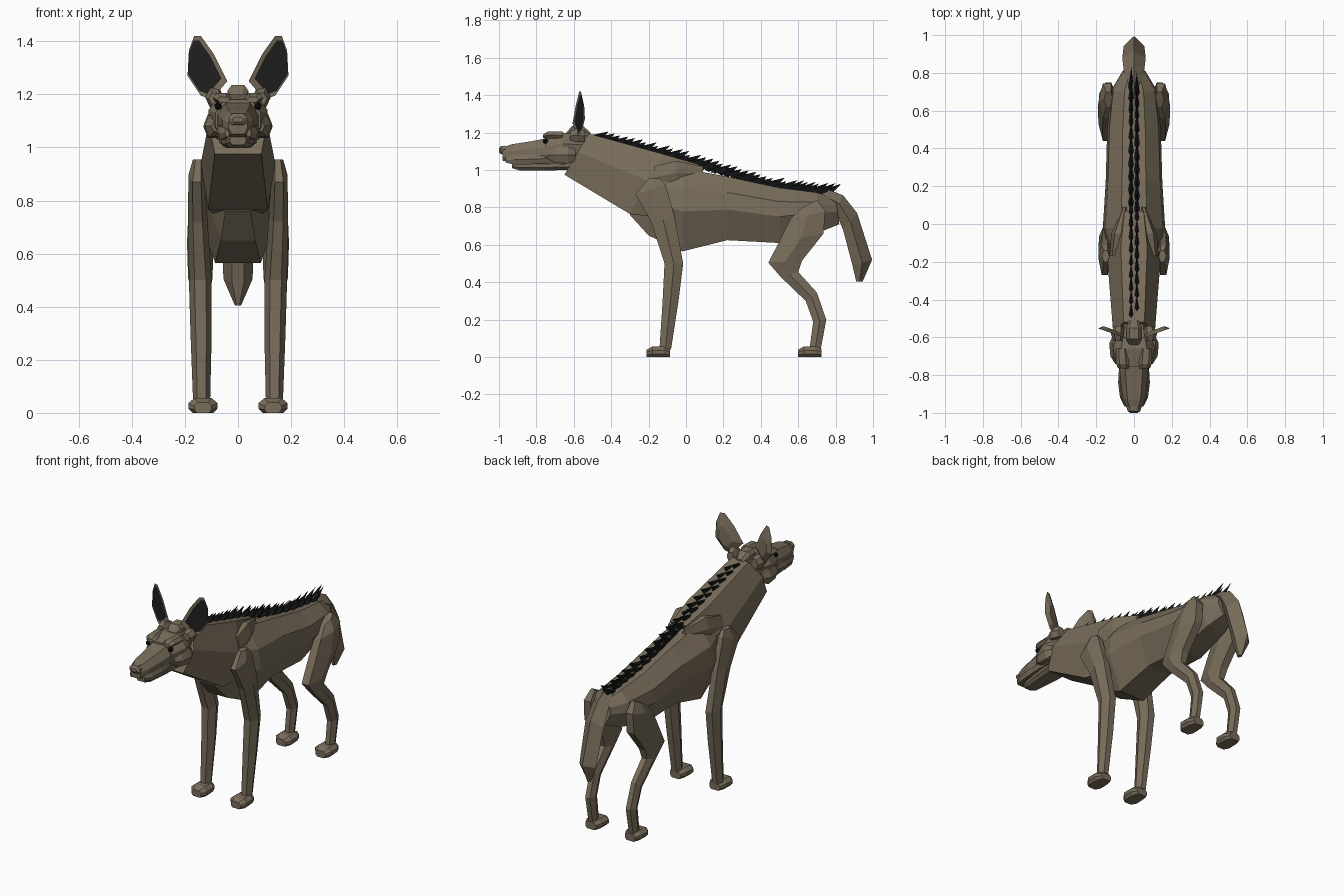
import bpy, bmesh, math, random

random.seed(4)


def material(name, rgb):
    m = bpy.data.materials.new(name)
    m.diffuse_color = (*rgb, 1)
    return m


FUR = material("brown fur", (0.190, 0.153, 0.104))
EAR = material("dark ear lining", (0.014, 0.014, 0.015))
MANE = material("black mane", (0.008, 0.009, 0.010))
EYE = material("black eye", (0.005, 0.005, 0.005))

# Cross-sections: (sideways factor, position from edge a to edge b)
HEX = [(-.5, 0), (.5, 0), (1, .5), (.5, 1), (-.5, 1), (-1, .5)]
BODY = [(-.42, 0), (.42, 0), (.92, .25), (1, .52), (.52, 1), (-.52, 1), (-1, .52), (-.92, .25)]
NECK = [(-.5, 0), (.5, 0), (1, .45), (.8, 1), (-.8, 1), (-1, .45)]
BLOCK = [(-.6, 0), (.6, 0), (1, .35), (1, .7), (.7, 1), (-.7, 1), (-1, .7), (-1, .35)]
DIAMOND = [(0, 0), (1, .5), (.4, 1), (-.4, 1), (-1, .5)]


def finish(name, bm, mats, mirror=False):
    bmesh.ops.recalc_face_normals(bm, faces=bm.faces)
    me = bpy.data.meshes.new(name)
    bm.to_mesh(me)
    bm.free()
    for m in mats:
        me.materials.append(m)
    ob = bpy.data.objects.new(name, me)
    bpy.context.collection.objects.link(ob)
    if mirror:
        ob.modifiers.new("mirror", 'MIRROR')
    return ob


def loft(name, rings, section, mirror=False, mat=FUR):
    """Each ring: (ya, za, yb, zb, half width[, x centre])."""
    bm = bmesh.new()
    loops = []
    for ya, za, yb, zb, w, *xc in rings:
        x0 = xc[0] if xc else 0
        loops.append([bm.verts.new((x0 + s * w, ya + (yb - ya) * t, za + (zb - za) * t))
                      for s, t in section])
    n = len(section)
    for p, q in zip(loops, loops[1:]):
        for i in range(n):
            bm.faces.new((p[i], p[(i + 1) % n], q[(i + 1) % n], q[i]))
    bm.faces.new(loops[0])
    bm.faces.new(loops[-1])
    return finish(name, bm, [mat], mirror)


# Trunk and neck
loft("torso", [
    (-.22, .97, -.30, .76, .09), (-.12, 1.01, -.20, .65, .125),
    (-.02, 1.01, -.02, .565, .165), (.22, .965, .22, .625, .15),
    (.50, .905, .50, .61, .142), (.70, .88, .72, .67, .12),
    (.80, .85, .82, .71, .06)], BODY)
loft("neck", [
    (-.52, 1.195, -.65, .975, .11), (-.12, 1.085, -.30, .765, .14),
    (.07, 1.03, -.10, .74, .10)], NECK)
loft("shoulder_blade", [
    (-.17, 1.02, -.17, .90, .03, .10), (-.05, 1.05, -.05, .92, .035, .085),
    (.09, 1.02, .09, .95, .012, .05)], HEX, True)

# Tail
loft("tail", [
    (.66, .885, .70, .82, .035), (.75, .90, .76, .81, .042),
    (.84, .865, .80, .775, .055), (.915, .77, .84, .68, .062),
    (.995, .52, .89, .49, .055), (.945, .405, .91, .405, .012)], DIAMOND)

# Legs and paws
loft("front_leg", [
    (-.20, .955, -.14, .955, .020, .150), (-.27, .87, -.11, .92, .032, .155),
    (-.185, .72, -.06, .75, .036, .152), (-.115, .50, -.015, .50, .043, .142),
    (-.125, .30, -.04, .30, .040, .139), (-.142, .04, -.08, .04, .032, .137)], HEX, True)
loft("hind_leg", [
    (.62, .80, .70, .84, .025, .135), (.56, .74, .745, .78, .045, .142),
    (.50, .62, .735, .66, .050, .142), (.44, .505, .62, .515, .046, .142),
    (.505, .43, .60, .455, .034, .14), (.64, .30, .70, .345, .030, .138),
    (.68, .19, .75, .20, .030, .136), (.66, .04, .72, .04, .028, .136)], HEX, True)
for name, y in (("front_paw", -.21), ("hind_paw", .60)):
    loft(name, [
        (y, .040, y, 0, .032, .132), (y + .03, .056, y + .03, 0, .055, .132),
        (y + .09, .056, y + .09, 0, .052, .132),
        (y + .125, .045, y + .125, 0, .035, .132)], BLOCK, True)

# Head
loft("skull", [
    (-.52, 1.18, -.58, 1.05, .075), (-.66, 1.20, -.66, 1.03, .112),
    (-.755, 1.18, -.755, 1.035, .085)], BLOCK)
loft("cheek", [
    (-.59, 1.11, -.59, 1.05, .02, .09), (-.63, 1.125, -.63, 1.035, .035, .096),
    (-.70, 1.12, -.70, 1.04, .033, .092), (-.74, 1.10, -.74, 1.06, .02, .08)], HEX, True)
loft("brow", [
    (-.66, 1.205, -.66, 1.165, .03, .065), (-.74, 1.205, -.74, 1.17, .035, .06),
    (-.765, 1.19, -.765, 1.17, .025, .055)], HEX, True)
loft("crown", [
    (-.51, 1.20, -.51, 1.17, .025), (-.55, 1.235, -.55, 1.17, .04),
    (-.61, 1.235, -.61, 1.17, .04), (-.64, 1.20, -.64, 1.18, .025)], BLOCK)
loft("muzzle", [
    (-.72, 1.175, -.72, 1.04, .080), (-.82, 1.155, -.82, 1.04, .072),
    (-.93, 1.138, -.93, 1.04, .058), (-.985, 1.12, -.98, 1.05, .035)], BLOCK)
loft("lip", [
    (-.72, 1.085, -.72, 1.04, .015, .062), (-.84, 1.085, -.84, 1.03, .020, .064),
    (-.92, 1.08, -.92, 1.03, .018, .056), (-.965, 1.07, -.965, 1.04, .01, .04)], HEX, True)
loft("lower_jaw", [
    (-.60, 1.06, -.62, 1.0, .070), (-.75, 1.05, -.75, .998, .062),
    (-.89, 1.05, -.89, .998, .045), (-.93, 1.045, -.93, 1.01, .03)], BLOCK)
loft("nose", [
    (-.965, 1.13, -.965, 1.08, .034), (-.99, 1.128, -.99, 1.085, .034),
    (-1.0, 1.115, -1.0, 1.095, .02)], BLOCK)

# Eyes
bm = bmesh.new()
bmesh.ops.create_icosphere(bm, subdivisions=1, radius=.016)
bmesh.ops.translate(bm, verts=bm.verts, vec=(.075, -.752, 1.155))
finish("eye", bm, [EYE], True)

# Ears: leaf outline with a dark recessed front and a faceted back
LEAF = [(.04, 1.25), (.09, 1.35), (.14, 1.42), (.165, 1.42), (.185, 1.365),
        (.19, 1.27), (.14, 1.195), (.10, 1.18)]
bm = bmesh.new()
cx, cz = .132, 1.295


def ear_point(x, z, scale, push):
    x, z = cx + (x - cx) * scale, cz + (z - cz) * scale
    return bm.verts.new((x, -.603 + (x - .05) * .36 + push, z))


rim = [ear_point(x, z, 1, 0) for x, z in LEAF]
inner = [ear_point(x + .009, z + .003, .84, .002) for x, z in LEAF]
back = [ear_point(x, z - .02, .5, .022) for x, z in LEAF]
for i in range(8):
    j = (i + 1) % 8
    bm.faces.new((rim[i], rim[j], inner[j], inner[i]))
    bm.faces.new((rim[j], rim[i], back[i], back[j]))
bm.faces.new(inner).material_index = 1
bm.faces.new(back)
finish("ear", bm, [FUR, EAR], True)
loft("ear_base", [
    (-.62, 1.205, -.62, 1.16, .025, .085), (-.58, 1.225, -.58, 1.15, .035, .088),
    (-.54, 1.21, -.54, 1.15, .025, .08)], HEX, True)

# Mane: two rows of backswept spikes following the spine
SPINE = [(-.54, 1.185), (-.12, 1.07), (.07, 1.015), (.50, .895), (.76, .875)]


def spine_z(y):
    for (y0, z0), (y1, z1) in zip(SPINE, SPINE[1:]):
        if y <= y1:
            return z0 + (z1 - z0) * (y - y0) / (y1 - y0)
    return SPINE[-1][1]


bm = bmesh.new()
for row, x in enumerate((-.016, .016)):
    y = -.53 + row * .035
    while y < .72:
        size = random.uniform(.85, 1.15)
        z = spine_z(y)
        z2 = spine_z(y + .075)
        tip = bm.verts.new((x * .9, y + .125 * size, z2 + .048 * size))
        base = [bm.verts.new(p) for p in (
            (x, y - .02, z - .005), (x + .014, y + .03, z - .005),
            (x, y + .075, z2 - .012), (x - .014, y + .03, z - .005))]
        for i in range(4):
            bm.faces.new((base[i], base[(i + 1) % 4], tip))
        bm.faces.new(base)
        y += .068
finish("mane", bm, [MANE])
